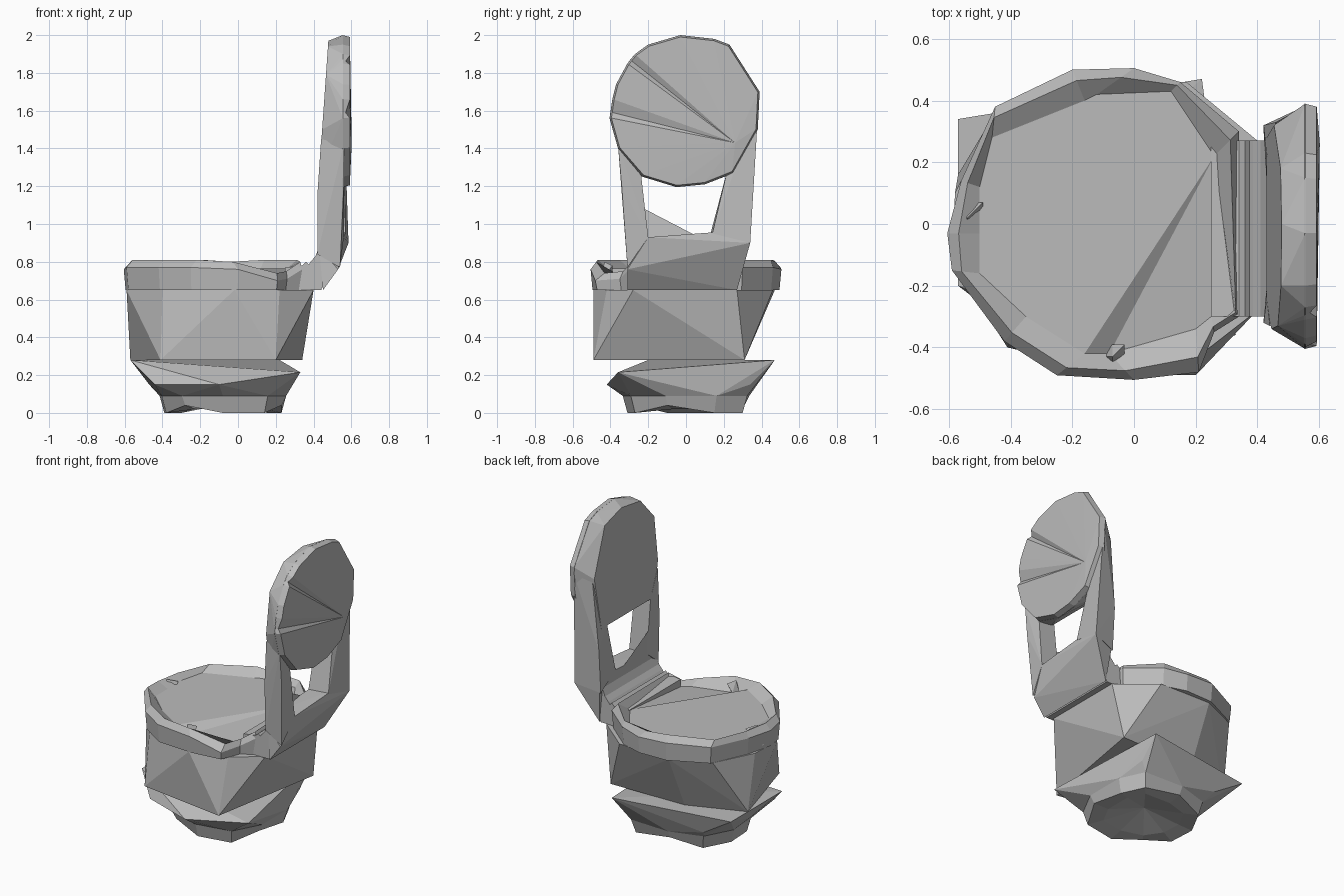
import bpy
import bmesh
from mathutils import Vector

default_cube = bpy.data.objects.get("Cube")
if default_cube:
    bpy.data.objects.remove(default_cube, do_unlink=True)

grey = bpy.data.materials.new("plain grey")
grey.use_nodes = True
grey.diffuse_color = (.5, .5, .5, 1)
grey.node_tree.nodes["Principled BSDF"].inputs["Base Color"].default_value = (.5, .5, .5, 1)


def finish(bm, name):
    """Turn a bmesh into a flat shaded grey object."""
    bmesh.ops.recalc_face_normals(bm, faces=bm.faces)
    mesh = bpy.data.meshes.new(name)
    bm.to_mesh(mesh)
    bm.free()
    mesh.materials.append(grey)
    part = bpy.data.objects.new(name, mesh)
    bpy.context.collection.objects.link(part)
    return part


def hull(name, points):
    """Faceted convex block around a few corner points."""
    bm = bmesh.new()
    verts = [bm.verts.new(p) for p in points]
    bmesh.ops.convex_hull(bm, input=verts)
    loose = [v for v in bm.verts if not v.link_faces]
    bmesh.ops.delete(bm, geom=loose, context='VERTS')
    return finish(bm, name)


def bridge(bm, lower, upper):
    """Side faces between two rings with equal vertex counts."""
    count = len(lower)
    for i in range(count):
        j = (i + 1) % count
        bm.faces.new((lower[i], lower[j], upper[j], upper[i]))


def ring(bm, points):
    return [bm.verts.new(p) for p in points]


def fan(bm, loop, apex):
    """Close a ring with triangles meeting at one point."""
    centre = bm.verts.new(apex)
    for i, vert in enumerate(loop):
        bm.faces.new((vert, loop[(i + 1) % len(loop)], centre))


def level(outline, z):
    return [(x, y, z) for x, y in outline]


def scaled(outline, factor, middle):
    return [tuple(Vector(p).lerp(Vector(middle), 1 - factor)) for p in outline]


# Swivel base: skewed faceted collar running down to the foot
foot = [(-.38, -.1), (-.28, -.25), (-.08, -.31), (.14, -.27), (.23, -.1),
        (.23, .15), (.16, .3), (-.1, .31), (-.3, .25), (-.39, .08)]
foot_middle = (-.08, 0)
collar_top = [(-.57, .34), (.22, .47), (-.57, -.2)]
collar_waist = [(-.44, -.3), (-.1, -.42), (.29, -.2), (.22, .34), (-.36, .33), (-.47, 0)]
hull("base_collar", level(collar_top, .28) + [(.33, -.36, .215)]
     + level(collar_waist, .15) + level(scaled(foot, 1.08, foot_middle), .09))

# Hollow foot ring below the collar
bm = bmesh.new()
outer_top = ring(bm, level(scaled(foot, 1.08, foot_middle), .09))
outer_low = ring(bm, [(x, y, .04 * (i % 3 == 1)) for i, (x, y) in enumerate(foot)])
inner_low = ring(bm, level(scaled(foot, .72, foot_middle), .02))
bridge(bm, outer_top, outer_low)
bridge(bm, outer_low, inner_low)
fan(bm, inner_low, (-.08, 0, .08))
bm.faces.new(outer_top)
finish(bm, "base_foot")

# Tapered seat body
body_low = [(-.41, -.4), (.2, -.49), (.34, .31), (-.2, .3), (-.57, .16)]
body_high = [(-.59, -.12), (-.4, -.36), (-.02, -.49), (.22, -.42), (.4, -.28),
             (.4, .27), (.17, .46), (-.2, .47), (-.45, .36), (-.58, .1)]
hull("seat_body", level(body_low, .28) + level(body_high, .65))

# Padded seat: rim and stepped sitting surface
rim = [(-.605, -.03), (-.59, -.15), (-.42, -.38), (-.25, -.49), (0, -.505), (.21, -.48),
       (.26, -.35), (.34, -.3), (.34, .3), (.15, .46), (0, .505), (-.2, .5),
       (-.45, .38), (-.56, .14)]
sitting = [(-.5, -.03), (-.5, -.16), (-.35, -.3), (-.16, -.42), (-.08, -.42), (.2, -.34),
           (.25, -.3), (.31, -.26), (.26, .22), (.12, .43), (-.12, .42), (-.16, .4),
           (-.46, .28), (-.5, .12)]
crest = [.79, .8, .8, .8, .79, .73, .74, .79, .8, .8, .79, .8, .79, .79]
bm = bmesh.new()
low = ring(bm, level(scaled(rim, .98, (-.1, 0)), .65))
high = ring(bm, [(x, y, z - .03) for (x, y), z in zip(rim, crest)])
lip = ring(bm, [(*Vector(a).lerp(Vector(b), .35), z + .01)
                for a, b, z in zip(rim, sitting, crest)])
pad = ring(bm, [(x, y, .72 if 3 < i < 8 else .765) for i, (x, y) in enumerate(sitting)])
for below, above in ((low, high), (high, lip), (lip, pad)):
    bridge(bm, below, above)
bm.faces.new(low)
bm.faces.new([pad[i] for i in (8, 9, 10, 11, 12, 13, 0, 1, 2, 3)])
bm.faces.new((pad[8], pad[3], pad[4]))
bm.faces.new((pad[4], pad[5], pad[6], pad[7], pad[8]))
finish(bm, "seat_cushion")

# Small lumps on the rim
for name, x, y, size in (("side_lump", -.54, .02, .05), ("front_lump", -.07, -.43, .04)):
    hull(name, [(x - size, y, .67), (x + size, y, .72), (x, y - size, .7),
                (x, y + size, .73), (x, y, .8), (x + size, y + size, .78)])

# Grooved hinge between seat and backrest
profile = [(.25, .65), (.44, .65), (.5, .78), (.43, .88), (.41, .83),
           (.385, .8), (.375, .785), (.36, .8), (.34, .78), (.25, .77)]
bm = bmesh.new()
ends = [ring(bm, [(x, y, z) for x, z in profile]) for y in (-.3, .27)]
bridge(bm, *ends)
for end in ends:
    bm.faces.new(end)
finish(bm, "backrest_hinge")

# Lower panel and the two uprights framing the opening
hull("backrest_lower_panel", [
    (.45, -.31, .65), (.45, .27, .65), (.53, -.31, .76), (.585, .34, .9),
    (.43, -.3, .87), (.43, .3, .87), (.43, -.2, .93), (.56, -.2, .93),
    (.43, .13, .95), (.57, .2, .96)])
hull("sill_gusset", [(.43, -.22, 1.08), (.43, .05, .94), (.47, -.22, .92), (.43, -.24, .92)])
hull("front_upright", [
    (.42, -.31, .84), (.54, -.31, .77), (.43, -.2, .93), (.56, -.2, .93),
    (.42, -.32, 1.15), (.56, -.34, 1.2), (.43, -.24, 1.28), (.55, -.24, 1.28),
    (.44, -.33, 1.45), (.56, -.36, 1.42)])
hull("rear_upright", [
    (.42, .3, .86), (.585, .34, .9), (.43, .13, .95), (.57, .14, .95),
    (.42, .32, 1.15), (.57, .35, 1.2), (.43, .22, 1.29), (.55, .22, 1.29),
    (.46, .33, 1.6), (.56, .385, 1.65)])

# Round backrest: shield shaped inner plate widening to the disc edge
disc = [(-.03, 2), (.15, 1.98), (.23, 1.95), (.39, 1.7), (.38, 1.5), (.25, 1.27),
        (.1, 1.21), (-.05, 1.195), (-.23, 1.25), (-.36, 1.4), (-.405, 1.56), (-.4, 1.59),
        (-.39, 1.66), (-.37, 1.74), (-.31, 1.85), (-.295, 1.87), (-.27, 1.9), (-.2, 1.95)]
shield = [(-.28, 1.28), (-.34, 1.5), (-.33, 1.79), (-.2, 1.94), (0, 1.97), (.18, 1.92),
          (.32, 1.62), (.28, 1.28)]
hull("backrest_plate", [(.43 + .07 * (z - 1.28), y, z) for y, z in shield]
     + [(.555, y, z) for y, z in disc])

# Creased pad on the outer side of the disc
creases = (11, 15)
bm = bmesh.new()
edge = ring(bm, [(.553, y, z) for y, z in disc])
face = ring(bm, [(.57 if i in creases else .592, y, z)
                 for i, (y, z) in enumerate(scaled(disc, .975, (0, 1.6)))])
bridge(bm, edge, face)
bm.faces.new(edge)
fan(bm, face, (.602, .26, 1.43))
finish(bm, "backrest_pad")
